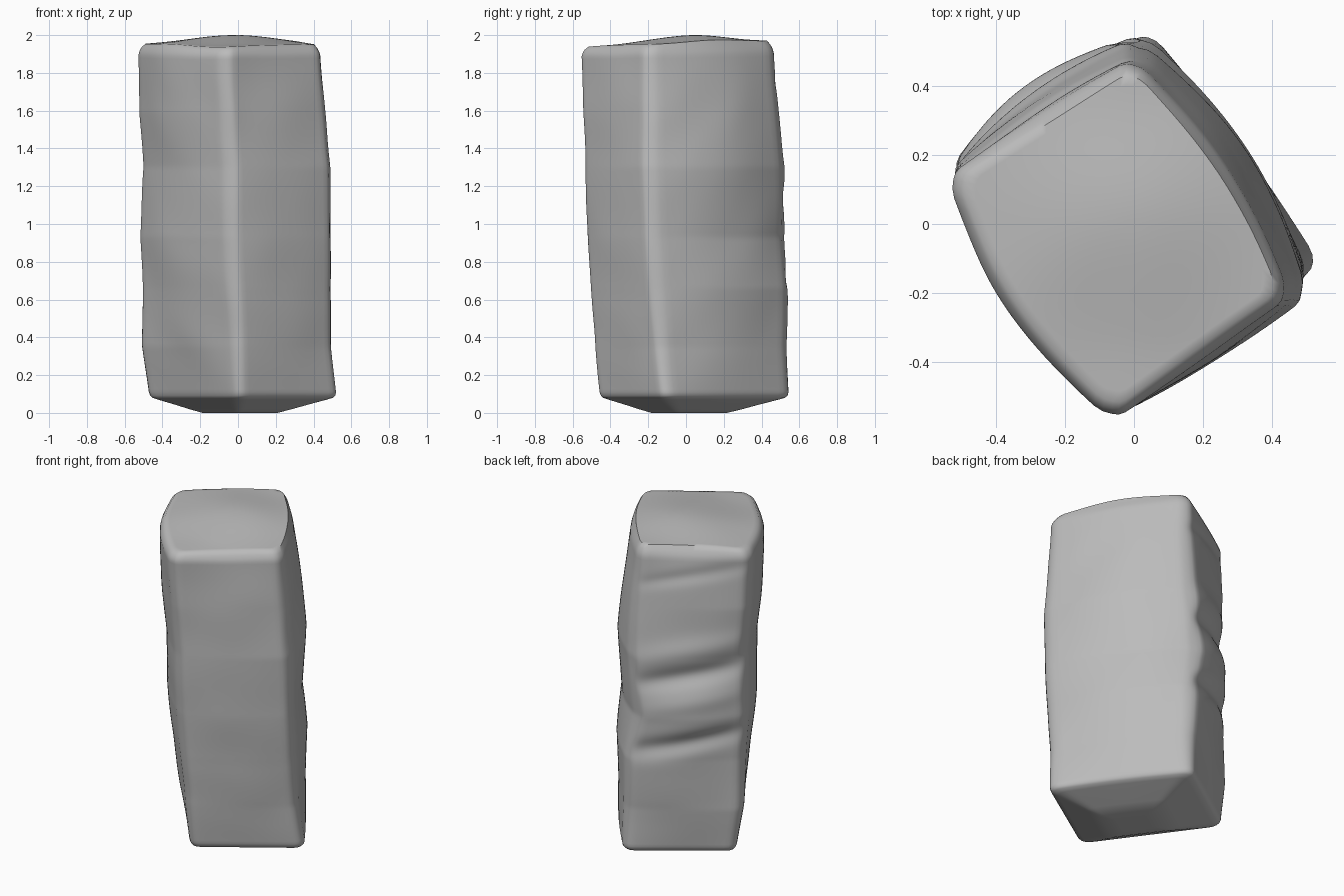
import bpy
import bmesh
import math
from mathutils import Vector, noise

if "Cube" in bpy.data.objects:
    bpy.data.objects.remove(bpy.data.objects["Cube"])

# Corner positions by height: (z, left, back, right, front)
LEVELS = [
    (0.09, (0.52, -0.11), (0.04, 0.54), (-0.47, 0.19), (0.0, -0.455)),
    (0.35, (0.49, -0.14), (0.04, 0.525), (-0.505, 0.18), (-0.01, -0.48)),
    (0.66, (0.485, -0.17), (0.03, 0.53), (-0.505, 0.16), (-0.02, -0.50)),
    (0.93, (0.485, -0.19), (-0.03, 0.515), (-0.515, 0.15), (-0.035, -0.515)),
    (1.30, (0.485, -0.20), (0.015, 0.51), (-0.495, 0.14), (-0.035, -0.525)),
    (1.60, (0.455, -0.20), (0.01, 0.485), (-0.52, 0.14), (-0.05, -0.54)),
    (1.95, (0.43, -0.20), (0.0, 0.46), (-0.52, 0.13), (-0.065, -0.55)),
]
# Outward swell of each side at its base, middle and top
SWELL = [(0.015, 0.08, 0.045), (0.0, 0.055, 0.0), (0.0, 0.06, 0.065), (0.0, 0.018, 0.0)]
# Worn bands across the back: (height, push, width)
BANDS = [(1.80, -0.01, 0.04), (1.34, 0.015, 0.07), (1.19, -0.03, 0.06),
         (1.03, 0.01, 0.06), (0.78, -0.03, 0.06)]
STEPS, ROWS, ROUND = 26, 110, 0.085


def corners_at(z):
    """Interpolated corners of the block at one height."""
    z = min(max(z, LEVELS[0][0]), LEVELS[-1][0])
    for low, high in zip(LEVELS, LEVELS[1:]):
        if z <= high[0]:
            f = (z - low[0]) / (high[0] - low[0])
            return [Vector(a).lerp(Vector(b), f) * 1.045 for a, b in zip(low[1:], high[1:])]


def swell_at(side, z):
    """Quadratic blend of a side's three swell values."""
    h = (z - LEVELS[0][0]) / (LEVELS[-1][0] - LEVELS[0][0])
    h = min(1, max(0, h))
    base, middle, top = SWELL[side]
    return base * (1 - h) * (1 - 2 * h) + middle * 4 * h * (1 - h) + top * h * (2 * h - 1)


def section(z):
    """Rounded four-sided outline with swelling sides and worn bands."""
    c = corners_at(z)
    points = []
    for i in range(4):
        before, a, b, after = c[i - 1], c[i], c[(i + 1) % 4], c[(i + 2) % 4]
        normal = Vector((b.y - a.y, a.x - b.x)).normalized()
        for s in range(STEPS):
            t = s / STEPS
            p = a.lerp(b, t)
            # round the corner with a quadratic blend
            if t < ROUND:
                u = 0.5 + 0.5 * t / ROUND
                p = (a.lerp(before, ROUND) * (1 - u) ** 2 + a * 2 * u * (1 - u)
                     + a.lerp(b, ROUND) * u * u)
            elif t > 1 - ROUND:
                u = 0.5 * (t - 1 + ROUND) / ROUND
                p = (b.lerp(a, ROUND) * (1 - u) ** 2 + b * 2 * u * (1 - u)
                     + b.lerp(after, ROUND) * u * u)
            arch = math.sin(math.pi * t)
            push = swell_at(i, z) * arch
            if i == 1:
                for mid, depth, width in BANDS:
                    slant = mid + 0.12 * (t - 0.5)
                    push += depth * arch ** 0.5 * math.exp(-((z - slant) / width) ** 2)
            points.append(p + normal * push)
    return points


def weathered(p):
    """Soft diagonal weathering that fades out towards the base."""
    q = Vector((p.x * 3 + p.z, p.y * 3 - p.z, p.z * 3))
    fade = min(1, max(0, (p.z - 0.1) / 0.3))
    return p + noise.noise_vector(q) * 0.008 * fade


# Rings as (height, scale), from the underside to the crown
low, high = LEVELS[0][0], LEVELS[-1][0]
rings = [(0.0, 0.2), (0.0, 0.40), (0.02, 0.55), (0.045, 0.72), (0.07, 0.90), (0.08, 0.965), (0.092, 0.99)]
for r in range(ROWS + 1):
    rings.append((low + 0.02 + (high - low - 0.075) * r / ROWS, 1.0))
rings += [(1.915, 0.99), (1.935, 0.968)]
rings += [(1.948, 0.93 * (1 - r / 16)) for r in range(16)]

bm = bmesh.new()
loops = []
for z, scale in rings:
    loop = []
    for p in section(z):
        v = Vector((p.x * scale, p.y * scale, z))
        if z > 1.8:
            v.z += 0.03 * v.y * (z - 1.8) / 0.15     # crown leans to the front
        if scale < 0.95 and z > 1:
            v.z += 0.052 * math.exp(-(v.x ** 2 + v.y ** 2) / 0.1)     # low domed crown
        loop.append(bm.verts.new(weathered(v)))
    loops.append(loop)
for lower, upper in zip(loops, loops[1:]):
    for i in range(len(lower)):
        j = (i + 1) % len(lower)
        bm.faces.new((lower[i], lower[j], upper[j], upper[i]))
bm.faces.new(loops[0][::-1])
bm.faces.new(loops[-1])
bmesh.ops.recalc_face_normals(bm, faces=bm.faces)

mesh = bpy.data.meshes.new("stone_pillar")
bm.to_mesh(mesh)
bm.free()
pillar = bpy.data.objects.new("stone_pillar", mesh)
bpy.context.collection.objects.link(pillar)

# Plain grey stone
stone = bpy.data.materials.new("grey stone")
stone.use_nodes = True
colour = (0.5, 0.5, 0.5, 1.0)
stone.diffuse_color = colour
stone.node_tree.nodes["Principled BSDF"].inputs["Base Color"].default_value = colour
mesh.materials.append(stone)

bpy.context.view_layer.objects.active = pillar
pillar.select_set(True)
bpy.ops.object.shade_smooth_by_angle(angle=math.radians(50))
